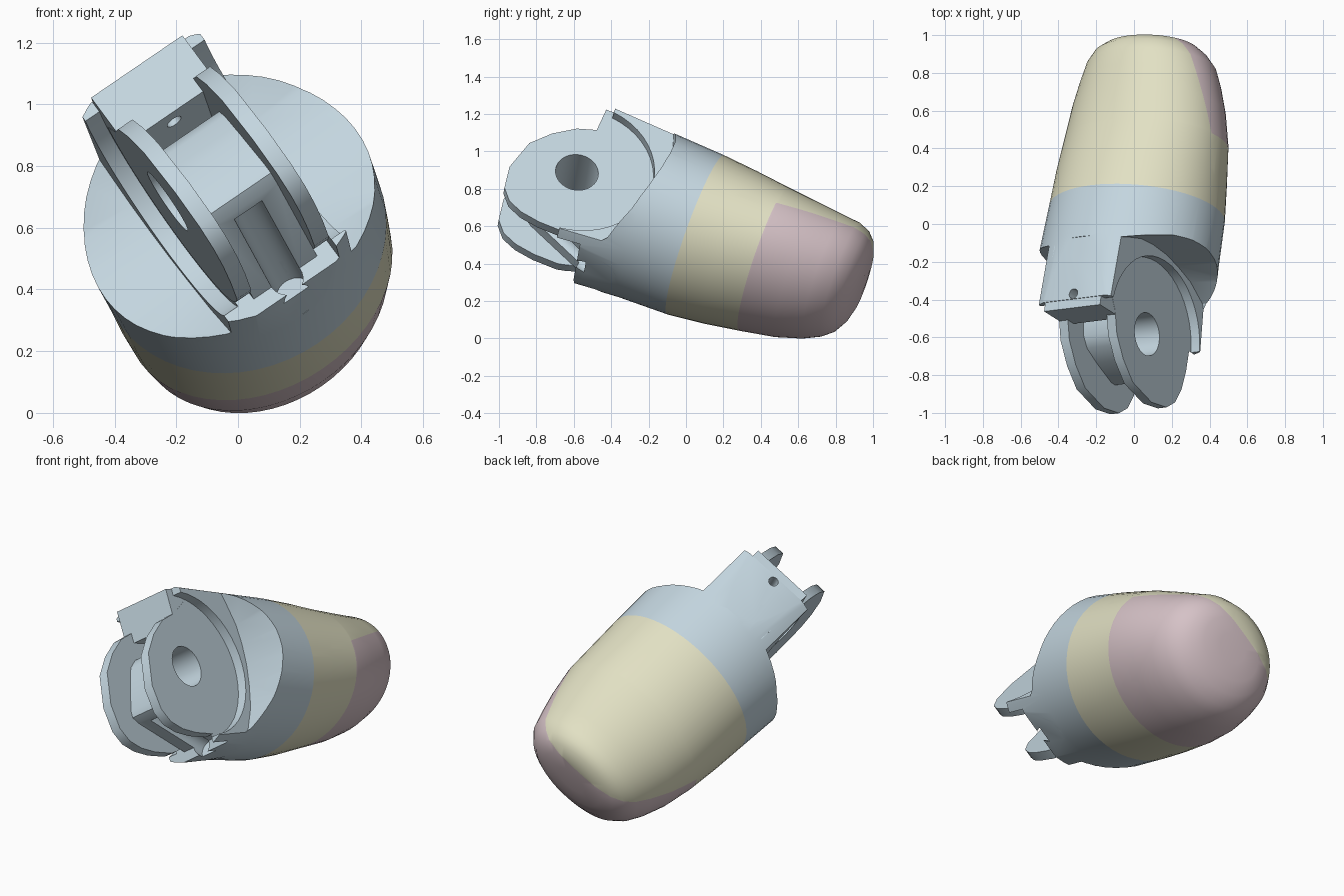
import bpy, bmesh, math
from mathutils import Matrix, Vector

cube = bpy.data.objects.get("Cube")
if cube:
    bpy.data.objects.remove(cube)

# Local frame: x = hinge axis, y = long axis towards the tip, z = back of finger
Y = Vector((0.121, 0.93, -0.345)).normalized()
X = Vector((0.82, 0.1, 0.56))
X = (X - Y * X.dot(Y)).normalized()
Z = X.cross(Y)
FRAME = Matrix((X, Y, Z)).transposed().to_4x4()
FRAME.translation = (0.005, 0.05, 0.545)
HINGE = -0.70      # hinge position on the long axis
PLATE = 0.18       # half width of the hinge plates
FLANGE = 0.235     # half width of the flanges
GAP = 0.125        # half width between the plates


def material(name, rgb):
    m = bpy.data.materials.new(name)
    m.use_nodes = True
    m.diffuse_color = (*rgb, 1)
    m.node_tree.nodes["Principled BSDF"].inputs["Base Color"].default_value = (*rgb, 1)
    return m


BLUE = material("pale_blue", (0.55, 0.67, 0.74))
CREAM = material("cream", (0.76, 0.75, 0.55))
PINK = material("dusty_pink", (0.67, 0.54, 0.57))


def finish(name, bm, *mats):
    bmesh.ops.recalc_face_normals(bm, faces=bm.faces)
    mesh = bpy.data.meshes.new(name)
    bm.to_mesh(mesh)
    bm.free()
    for m in mats:
        mesh.materials.append(m)
    ob = bpy.data.objects.new(name, mesh)
    bpy.context.collection.objects.link(ob)
    ob.matrix_world = FRAME
    return ob


def prism(name, points, x0, x1):
    """Side profile, given relative to the hinge, extruded along the hinge axis."""
    bm = bmesh.new()
    face = bm.faces.new([bm.verts.new((x0, HINGE + a, b)) for a, b in points])
    ext = bmesh.ops.extrude_face_region(bm, geom=[face])
    moved = [v for v in ext["geom"] if isinstance(v, bmesh.types.BMVert)]
    bmesh.ops.translate(bm, verts=moved, vec=(x1 - x0, 0, 0))
    return finish(name, bm, BLUE)


def arc(r, start=0, end=352.5, n=48):
    angles = [math.radians(start + (end - start) * i / (n - 1)) for i in range(n)]
    return [(r * math.cos(t), r * math.sin(t)) for t in angles]


def rod(name, a, b, r):
    """Cylinder in the middle plane between two points (y, z)."""
    p, q = Vector((0, *a)), Vector((0, *b))
    turn = Vector((0, 0, 1)).rotation_difference(q - p).to_matrix().to_4x4()
    bm = bmesh.new()
    bmesh.ops.create_cone(bm, cap_ends=True, segments=24, radius1=r, radius2=r,
                          depth=(q - p).length, matrix=Matrix.Translation((p + q) / 2) @ turn)
    return finish(name, bm, BLUE)


def cut(ob, *cutters):
    for c in cutters:
        mod = ob.modifiers.new("cut", "BOOLEAN")
        mod.operation, mod.solver, mod.object = "DIFFERENCE", "EXACT", c
        c.hide_render = True
        bpy.context.view_layer.update()
        bpy.ops.object.select_all(action="DESELECT")
        bpy.context.view_layer.objects.active = ob
        ob.select_set(True)
        bpy.ops.object.modifier_apply(modifier=mod.name)
    for c in cutters:
        bpy.data.objects.remove(c)


def loft(stations, n=56):
    """Ellipses along the long axis: y, centre x, radius x, centre z, radius z."""
    bm = bmesh.new()
    rings = []
    for y, cx, rx, cz, rz in stations:
        rings.append([bm.verts.new((cx + rx * math.cos(i * math.tau / n), y,
                                    cz + rz * math.sin(i * math.tau / n))) for i in range(n)])
    for a, b in zip(rings, rings[1:]):
        for i in range(n):
            j = (i + 1) % n
            bm.faces.new((a[i], a[j], b[j], b[i]))
    bm.faces.new(rings[0])
    bm.faces.new(rings[-1])
    return bm


def bore():
    return prism("bore", arc(0.115), -0.3, 0.3)


def cord_hole():
    return rod("cord_hole", (-0.62, 0.1), (-0.62, 0.6), 0.027)


def cord_groove():
    return rod("cord_groove", (HINGE - 0.13, -0.235), (HINGE + 0.24, -0.41), 0.055)


# Sleeve with flat trimmed flanges and the hinge clearances cut away
SEAM = (0.0, 0.014, 0.483, 0.002, 0.437)
sleeve = finish("sleeve", loft([(-0.65, 0.008, 0.49, 0.01, 0.48),
                                (-0.28, 0.008, 0.493, 0.013, 0.447), SEAM]), BLUE)
cut(sleeve, prism("top_trim", [(-0.1, 0.447), (0.4, 0.457), (0.4, 0.7), (-0.1, 0.7)], -0.4, 0.4),
    prism("bottom_trim", [(-0.1, -0.43), (0.4, -0.435), (0.4, -0.7), (-0.1, -0.7)], -0.4, PLATE))
shoulder = [(0.39, 0.6), (0.39, 0.42), (0.415, 0.35), (0.45, 0.23), (0.458, 0.12), (0.45, 0),
            (0.425, -0.12), (0.385, -0.25), (0.31, -0.38), (0.17, -0.46), (0, -0.5),
            (-0.3, -0.5), (-0.3, 0.6)]
for s in (-1, 1):
    cut(sleeve, prism("clearance", shoulder, s * FLANGE, s * 0.8),
        prism("recess", arc(0.412), s * PLATE, s * 0.24))
slot = [(a, min(b, 0.245)) for a, b in arc(0.37)]
cut(sleeve, prism("slot", slot, -GAP, GAP),
    prism("lower_front", [(-0.1, -0.6), (0.18, -0.6), (0.18, -0.2), (-0.1, -0.2)], -0.4, PLATE),
    bore(), cord_groove(), cord_hole())

# Two hinge plates: a disc with a trimmed front
outline = [(0.02, 0.308), (-0.1, 0.265), (-0.21, 0.18), (-0.3, 0.07), (-0.343, -0.118),
           (-0.32, -0.255), (-0.265, -0.325), (-0.18, -0.365), (-0.07, -0.385)]
outline += arc(0.395, -80, 72, 20)
plates = []
for side, s in (("right", -1), ("left", 1)):
    plate = prism(side + "_hinge_plate", outline, s * GAP, s * (PLATE + 0.001))
    cut(plate, bore())
    plates.append(plate)

# Bridge between the plates, rounded above and grooved for a cord below
bridge = prism("hinge_bridge", [(0.36, 0.17), (0.07, 0.165), (-0.03, 0.145), (-0.085, 0.1),
                                (-0.13, 0), (-0.185, -0.154), (-0.185, -0.19), (-0.15, -0.22),
                                (0.2, -0.39), (0.3, -0.3), (0.36, -0.15)], -GAP, GAP)
cut(bridge, bore(), cord_groove())

# Stop block on the back of the hinge, with a cord hole
block = prism("stop_block", [(0, 0.245), (0.38, 0.245), (0.38, 0.43), (0.05, 0.446), (0, 0.446)],
              -PLATE, PLATE)
cut(block, cord_hole())

# Fingertip with a coloured pad
bm = loft([SEAM, (0.2, 0.015, 0.475, 0.003, 0.41), (0.4, 0.019, 0.464, 0.005, 0.373),
           (0.58, 0.016, 0.434, 0.015, 0.349), (0.72, 0.017, 0.397, 0.031, 0.324),
           (0.81, 0.021, 0.366, 0.05, 0.3), (0.868, 0.021, 0.322, 0.064, 0.268),
           (0.906, 0.025, 0.27, 0.078, 0.214), (0.928, 0.028, 0.195, 0.085, 0.15),
           (0.936, 0.03, 0.09, 0.09, 0.07)])
PAD_START, PAD_EDGE, PAD_SLOPE = 0.388, 0.062, 0.26
for co, no in (((0, PAD_START, 0), (0, 1, 0)),
               ((0, PAD_START, PAD_EDGE), (0, -PAD_SLOPE, 1))):
    bmesh.ops.bisect_plane(bm, geom=bm.verts[:] + bm.edges[:] + bm.faces[:],
                           plane_co=co, plane_no=no, dist=1e-5)
for f in bm.faces:
    c = f.calc_center_median()
    below = c.z < PAD_EDGE + PAD_SLOPE * (c.y - PAD_START)
    f.material_index = int(c.y > PAD_START and below)
fingertip = finish("fingertip", bm, CREAM, PINK)

# Smooth the round parts, keep edges sharp
bpy.context.view_layer.update()
for ob in [sleeve, bridge, block, fingertip] + plates:
    bpy.ops.object.select_all(action="DESELECT")
    bpy.context.view_layer.objects.active = ob
    ob.select_set(True)
    bpy.ops.object.shade_smooth_by_angle(angle=math.radians(30))
